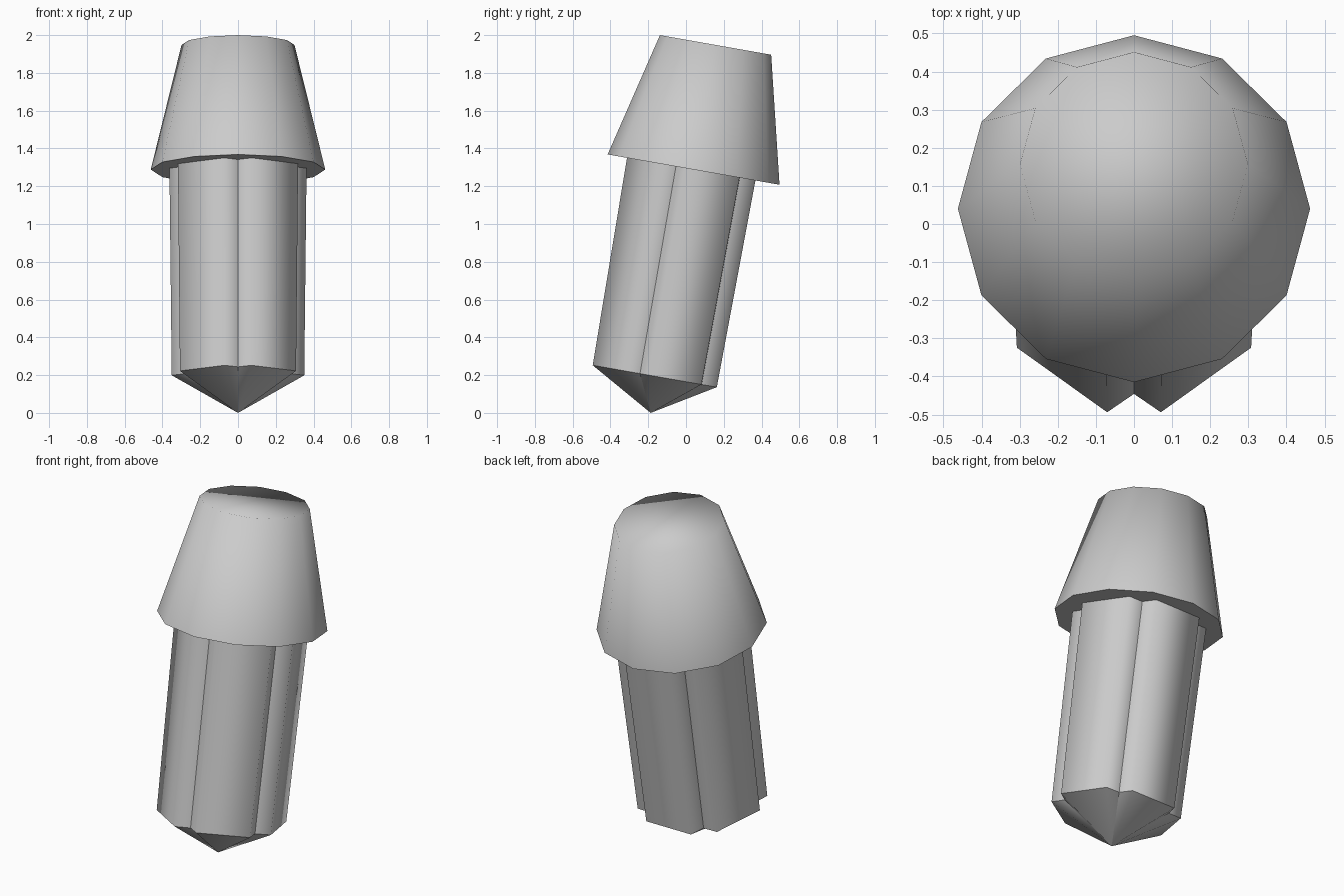
import bpy, bmesh
from math import cos, sin, radians
from mathutils import Matrix

cube = bpy.data.objects.get("Cube")
if cube:
    bpy.data.objects.remove(cube, do_unlink=True)

GREY = (0.6, 0.6, 0.6)
mat = bpy.data.materials.new("plain grey")
mat.use_nodes = True
mat.diffuse_color = (*GREY, 1)
mat.node_tree.nodes["Principled BSDF"].inputs["Base Color"].default_value = (*GREY, 1)

# Everything is built upright from the tip, then leaned towards the back
LEAN = Matrix.Translation((0, -0.187, 0)) @ Matrix.Rotation(radians(-10), 4, 'X')
RIM_Z, TOP_Z, SHOULDER_Z = 1.308, 1.978, 0.195


def ring(bm, polar, z, scale=1):
    """Closed loop of vertices from (radius, degrees) pairs."""
    return [bm.verts.new((r * scale * cos(radians(a)), r * scale * sin(radians(a)), z))
            for r, a in polar]


def bridge(bm, low, high):
    n = len(low)
    for i in range(n):
        j = (i + 1) % n
        bm.faces.new((low[i], low[j], high[j], high[i]))


def sharpen(bm, loop):
    for i, v in enumerate(loop):
        edge = bm.edges.get((v, loop[(i + 1) % len(loop)]))
        if edge:
            edge.smooth = False


def finish(bm, name):
    bmesh.ops.recalc_face_normals(bm, faces=bm.faces)
    bm.transform(LEAN)
    for f in bm.faces:
        f.smooth = True
    mesh = bpy.data.meshes.new(name)
    bm.to_mesh(mesh)
    bm.free()
    mesh.materials.append(mat)
    obj = bpy.data.objects.new(name, mesh)
    bpy.context.collection.objects.link(obj)


# Fluted shaft: five flat lobes parted by V grooves, ending in a point
section = []
for k in range(5):
    groove = -90 + 72 * k
    section += [(0.353, groove - 11.5), (0.297, groove), (0.353, groove + 11.5)]
bm = bmesh.new()
low = ring(bm, section, SHOULDER_Z)
high = ring(bm, section, RIM_Z + 0.01, 1.035)
bridge(bm, low, high)
bm.faces.new(high)
tip = bm.verts.new((0, 0, 0))
for i, v in enumerate(low):
    bm.faces.new((tip, low[(i + 1) % len(low)], v))
sharpen(bm, low)
sharpen(bm, high)
for groove_low, groove_high in zip(low[1::3], high[1::3]):
    bm.edges.get((groove_low, groove_high)).smooth = False
    bm.edges.get((groove_low, tip)).smooth = False
finish(bm, "fluted_shaft")

# Tapered twelve-sided cap with a soft top and a sharp rim
bm = bmesh.new()
rim = ring(bm, [(0.462, 30 * i) for i in range(12)], RIM_Z)
top = ring(bm, [(0.299, 30 * i) for i in range(12)], TOP_Z)
bridge(bm, rim, top)
bm.faces.new(top)
bm.faces.new(rim)
sharpen(bm, rim)
finish(bm, "tapered_cap")
